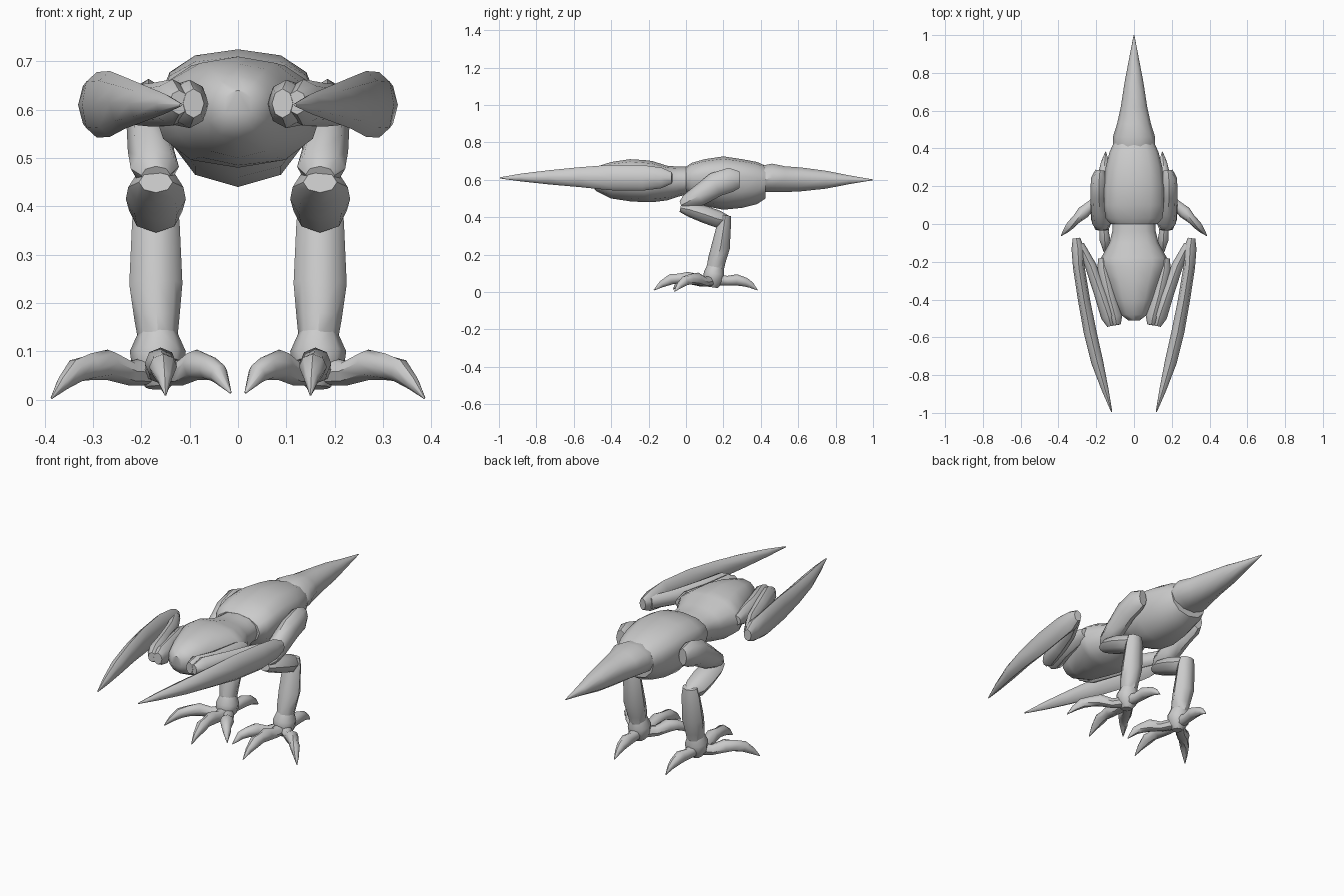
import bpy, bmesh, math
from mathutils import Vector

skin = bpy.data.materials.new("pale grey")
skin.diffuse_color = (0.6, 0.6, 0.6, 1)


def make_object(name, rings, mirror):
    """Skin a list of vertex rings, cap both ends and shade smooth."""
    bm = bmesh.new()
    loops = [[bm.verts.new(p) for p in ring] for ring in rings]
    n = len(loops[0])
    for a, b in zip(loops, loops[1:]):
        for i in range(n):
            j = (i + 1) % n
            bm.faces.new((a[i], a[j], b[j], b[i]))
    bm.faces.new(loops[0])
    bm.faces.new(loops[-1])
    bmesh.ops.recalc_face_normals(bm, faces=bm.faces)
    mesh = bpy.data.meshes.new(name)
    bm.to_mesh(mesh)
    bm.free()
    mesh.materials.append(skin)
    obj = bpy.data.objects.new(name, mesh)
    bpy.context.collection.objects.link(obj)
    if mirror:
        obj.modifiers.new("Mirror", 'MIRROR').use_mirror_merge = False
    bpy.ops.object.select_all(action='DESELECT')
    obj.select_set(True)
    bpy.context.view_layer.objects.active = obj
    bpy.ops.object.shade_smooth_by_angle(angle=math.radians(45))


def body(name, stations, n=12, power=0.85):
    """Stations: y, half width, top, widest height, bottom."""
    rings = []
    for y, w, top, mid, bot in stations:
        ring = []
        for i in range(n):
            t = 2 * math.pi * i / n
            c, s = math.cos(t), math.sin(t)
            x = w * math.copysign(abs(c) ** power, c)
            z = mid + s * ((top - mid) if s > 0 else (mid - bot))
            ring.append((x, y, z))
        rings.append(ring)
    make_object(name, rings, False)


def limb(name, stations, n=8, side=Vector((1, 0, 0))):
    """Stations: x, y, z, radius along side, radius across it."""
    pts = [Vector(s[:3]) for s in stations]
    rings = []
    for k, s in enumerate(stations):
        d = (pts[min(k + 1, len(pts) - 1)] - pts[max(k - 1, 0)]).normalized()
        u = (side - d * side.dot(d)).normalized()
        v = d.cross(u)
        rings.append([pts[k] + u * s[3] * math.cos(2 * math.pi * i / n)
                      + v * s[4] * math.sin(2 * math.pi * i / n) for i in range(n)])
    make_object(name, rings, True)


# Torso and tail
body("chest", [
    (-0.51, 0.03, 0.64, 0.61, 0.575), (-0.48, 0.07, 0.67, 0.61, 0.54),
    (-0.40, 0.105, 0.695, 0.61, 0.50), (-0.30, 0.14, 0.71, 0.61, 0.485),
    (-0.22, 0.175, 0.705, 0.60, 0.48), (-0.18, 0.175, 0.70, 0.60, 0.48),
    (-0.10, 0.13, 0.675, 0.60, 0.49), (-0.04, 0.115, 0.67, 0.60, 0.51),
    (0.04, 0.11, 0.67, 0.60, 0.53)])
body("hips", [
    (0.0, 0.125, 0.67, 0.60, 0.53), (0.03, 0.15, 0.69, 0.62, 0.50),
    (0.10, 0.16, 0.71, 0.63, 0.46), (0.20, 0.16, 0.725, 0.63, 0.44),
    (0.30, 0.15, 0.71, 0.62, 0.45), (0.38, 0.13, 0.695, 0.61, 0.47),
    (0.425, 0.11, 0.675, 0.60, 0.50)])
body("tail", [
    (0.41, 0.11, 0.68, 0.60, 0.53), (0.46, 0.112, 0.69, 0.61, 0.53),
    (0.53, 0.09, 0.675, 0.61, 0.53), (0.62, 0.07, 0.668, 0.61, 0.535),
    (0.75, 0.05, 0.65, 0.605, 0.55), (0.87, 0.027, 0.625, 0.60, 0.575),
    (1.0, 0.002, 0.602, 0.60, 0.598)], n=10, power=1)

# Folded arms
up = Vector((0, 0, 1))
limb("upper_arm", [
    (0.165, -0.18, 0.61, 0.025, 0.025), (0.16, -0.24, 0.61, 0.045, 0.035),
    (0.13, -0.38, 0.61, 0.042, 0.036), (0.10, -0.49, 0.612, 0.05, 0.04),
    (0.092, -0.535, 0.613, 0.03, 0.022)], side=up)
limb("forearm", [
    (0.122, -0.54, 0.615, 0.025, 0.02), (0.135, -0.49, 0.615, 0.048, 0.04),
    (0.18, -0.36, 0.61, 0.045, 0.034), (0.23, -0.22, 0.61, 0.04, 0.03),
    (0.285, -0.11, 0.61, 0.035, 0.022)], side=up)
limb("hand_blade", [
    (0.305, -0.075, 0.61, 0.03, 0.02), (0.297, -0.13, 0.61, 0.055, 0.034),
    (0.292, -0.23, 0.61, 0.068, 0.031), (0.265, -0.40, 0.612, 0.068, 0.032),
    (0.233, -0.57, 0.614, 0.053, 0.034), (0.195, -0.73, 0.613, 0.038, 0.032),
    (0.152, -0.88, 0.612, 0.021, 0.018), (0.118, -0.995, 0.61, 0.003, 0.003)], side=up)

# Legs
limb("thigh", [
    (0.18, 0.285, 0.60, 0.025, 0.045), (0.185, 0.24, 0.60, 0.043, 0.065),
    (0.185, 0.16, 0.575, 0.046, 0.066), (0.18, 0.07, 0.515, 0.048, 0.056),
    (0.172, 0.005, 0.48, 0.05, 0.042), (0.17, -0.025, 0.465, 0.03, 0.02)])
limb("shin", [
    (0.17, -0.03, 0.45, 0.035, 0.022), (0.17, 0.02, 0.44, 0.057, 0.038),
    (0.17, 0.10, 0.415, 0.062, 0.046), (0.17, 0.17, 0.39, 0.055, 0.046),
    (0.17, 0.225, 0.38, 0.03, 0.028)])
limb("lower_leg", [
    (0.17, 0.21, 0.41, 0.04, 0.03), (0.17, 0.205, 0.37, 0.049, 0.036),
    (0.17, 0.185, 0.24, 0.055, 0.05), (0.168, 0.165, 0.17, 0.047, 0.048),
    (0.166, 0.155, 0.12, 0.04, 0.046)])
limb("ankle", [
    (0.166, 0.158, 0.14, 0.04, 0.044), (0.166, 0.15, 0.10, 0.058, 0.055),
    (0.166, 0.145, 0.06, 0.052, 0.055), (0.166, 0.14, 0.025, 0.025, 0.03)])

# Toes, each with two knuckles and a curved claw
limb("front_toe", [
    (0.166, 0.13, 0.065, 0.03, 0.03), (0.162, 0.07, 0.06, 0.028, 0.026),
    (0.16, 0.01, 0.075, 0.033, 0.033), (0.158, -0.04, 0.072, 0.024, 0.026),
    (0.155, -0.08, 0.068, 0.029, 0.028), (0.152, -0.13, 0.042, 0.015, 0.018),
    (0.15, -0.172, 0.01, 0.002, 0.002)])
limb("back_toe", [
    (0.166, 0.17, 0.065, 0.03, 0.03), (0.162, 0.22, 0.06, 0.026, 0.026),
    (0.158, 0.27, 0.065, 0.03, 0.03), (0.155, 0.32, 0.052, 0.022, 0.024),
    (0.152, 0.35, 0.036, 0.014, 0.016), (0.15, 0.382, 0.01, 0.002, 0.002)])
limb("outer_toe", [
    (0.175, 0.14, 0.06, 0.03, 0.03), (0.225, 0.10, 0.055, 0.027, 0.026),
    (0.27, 0.06, 0.072, 0.034, 0.032), (0.305, 0.025, 0.068, 0.024, 0.028),
    (0.335, -0.005, 0.06, 0.024, 0.026), (0.362, -0.035, 0.034, 0.014, 0.017),
    (0.386, -0.062, 0.003, 0.002, 0.002)])
limb("inner_toe", [
    (0.155, 0.14, 0.06, 0.03, 0.03), (0.115, 0.08, 0.055, 0.027, 0.026),
    (0.085, 0.03, 0.072, 0.034, 0.032), (0.06, -0.01, 0.066, 0.024, 0.026),
    (0.04, -0.035, 0.054, 0.02, 0.022), (0.015, -0.068, 0.014, 0.002, 0.002)])
